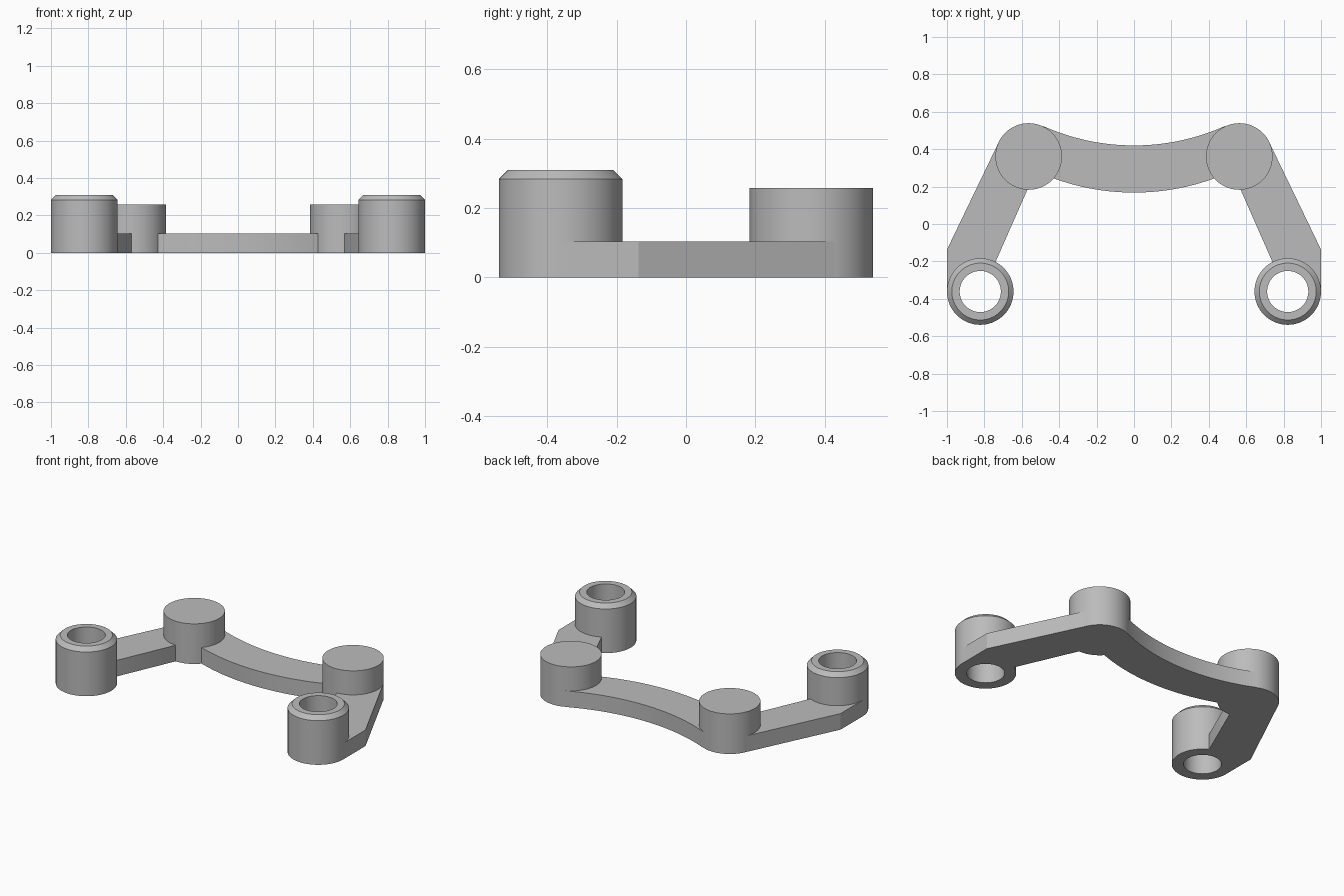
import bpy, bmesh
from math import sin, cos, asin, pi, radians, sqrt

if "Cube" in bpy.data.objects:
    bpy.data.objects.remove(bpy.data.objects["Cube"], do_unlink=True)

GREY = (0.5, 0.5, 0.5, 1)
grey = bpy.data.materials.new("plain grey")
grey.use_nodes = True
grey.diffuse_color = GREY
grey.node_tree.nodes["Principled BSDF"].inputs["Base Color"].default_value = GREY

SEGMENTS = 72
RADIUS, BORE = 0.178, 0.11
POST_X, POST_Y, POST_H = 0.563, 0.361, 0.257
RING_X, RING_Y, RING_H = 0.822, -0.361, 0.309
CHAMFER = 0.026
PLATE_H = 0.103


def finish(bm, name):
    bmesh.ops.recalc_face_normals(bm, faces=bm.faces)
    mesh = bpy.data.meshes.new(name)
    bm.to_mesh(mesh)
    bm.free()
    mesh.materials.append(grey)
    obj = bpy.data.objects.new(name, mesh)
    bpy.context.collection.objects.link(obj)
    bpy.ops.object.select_all(action="DESELECT")
    obj.select_set(True)
    bpy.context.view_layer.objects.active = obj
    bpy.ops.object.shade_smooth_by_angle(angle=radians(25))
    return obj


def arc(cx, cy, r, start, end, steps):
    angles = [start + (end - start) * i / steps for i in range(steps + 1)]
    return [(cx + r * cos(a), cy + r * sin(a)) for a in angles]


def plate(name, outline):
    """Extrude a flat outline up to the plate height."""
    bm = bmesh.new()
    face = bm.faces.new([bm.verts.new((x, y, 0)) for x, y in outline])
    top = bmesh.ops.extrude_face_region(bm, geom=[face])["geom"]
    verts = [v for v in top if isinstance(v, bmesh.types.BMVert)]
    bmesh.ops.translate(bm, verts=verts, vec=(0, 0, PLATE_H))
    finish(bm, name)


def lathe(name, x, y, profile, closed):
    """Turn a radius/height profile around an upright axis."""
    bm = bmesh.new()
    rings = [[bm.verts.new((px, py, z)) for px, py in
              arc(x, y, r, 0, 2 * pi, SEGMENTS)[:-1]] for r, z in profile]
    pairs = list(zip(rings, rings[1:]))
    if closed:
        pairs.append((rings[-1], rings[0]))
    else:
        bm.faces.new(rings[0])
        bm.faces.new(rings[-1])
    for a, b in pairs:
        for i in range(SEGMENTS):
            j = (i + 1) % SEGMENTS
            bm.faces.new((a[i], a[j], b[j], b[i]))
    finish(bm, name)


for side, s in (("left", 1), ("right", -1)):
    # Solid rear post
    lathe(side + "_post", s * POST_X, POST_Y, [(RADIUS, 0), (RADIUS, POST_H)], False)

    # Bored front ring with a chamfered rim
    lathe(side + "_ring", s * RING_X, RING_Y,
          [(BORE, 0), (RADIUS, 0), (RADIUS, RING_H - CHAMFER),
           (RADIUS - CHAMFER, RING_H), (BORE, RING_H)], True)

    # Slanted arm, its front end hollowed to fit inside the ring wall
    outline = [(0.723, 0.438), (1, -0.137), (1, RING_Y)]
    outline += arc(RING_X, RING_Y, 0.15, 0, radians(118), 20)
    outline += [(0.567, 0.19), (POST_X, POST_Y)]
    plate(side + "_arm", [(s * x, y) for x, y in outline])


# Curved crossbar between the posts
def sagging_edge(low, r, half_width):
    a = asin(half_width / r)
    return arc(0, low + r, r, -pi / 2 - a, -pi / 2 + a, 36)


back_edge = sagging_edge(0.42, 1.19, 0.488)
front_edge = sagging_edge(0.168, 1.25, 0.47)
plate("crossbar", back_edge + front_edge[::-1])
